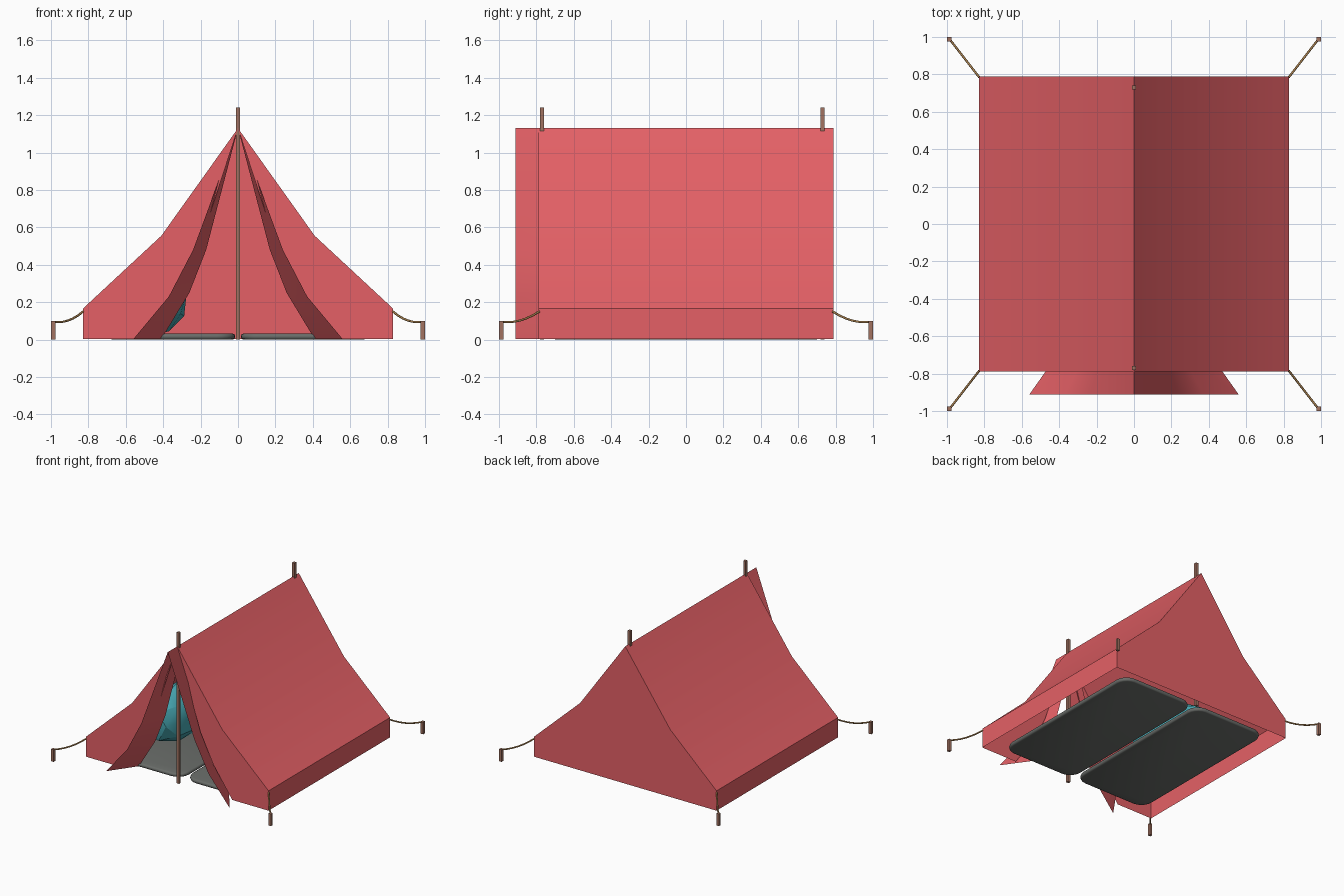
import bpy, bmesh, math
from mathutils import Vector

if "Cube" in bpy.data.objects:
    bpy.data.objects.remove(bpy.data.objects["Cube"])


def material(name, rgb):
    m = bpy.data.materials.new(name)
    m.diffuse_color = (*rgb, 1)
    m.use_nodes = True
    m.node_tree.nodes["Principled BSDF"].inputs["Base Color"].default_value = m.diffuse_color
    return m


RED = material("red canvas", (0.78, 0.118, 0.133))
WOOD = material("brown wood", (0.36, 0.17, 0.12))
ROPE = material("tan rope", (0.42, 0.23, 0.08))
GREY = material("grey mat", (0.14, 0.15, 0.14))
TEAL = material("teal bag", (0.065, 0.40, 0.46))


def finish(bm, name, mat, smooth=None):
    me = bpy.data.meshes.new(name)
    bm.to_mesh(me)
    bm.free()
    ob = bpy.data.objects.new(name, me)
    bpy.context.collection.objects.link(ob)
    me.materials.append(mat)
    if smooth:
        me.shade_smooth()
        me.set_sharp_from_angle(angle=math.radians(smooth))
    return ob


def strip(bm, a, b):
    """Faces between two point rows; shared points collapse to triangles."""
    for i in range(len(a) - 1):
        pts = []
        for p in (a[i], a[i + 1], b[i + 1], b[i]):
            if all((Vector(p) - Vector(q)).length > 1e-5 for q in pts):
                pts.append(p)
        if len(pts) > 2:
            bm.faces.new([bm.verts.new(p) for p in pts])


def weld(bm):
    bmesh.ops.remove_doubles(bm, verts=bm.verts, dist=1e-4)
    bmesh.ops.recalc_face_normals(bm, faces=bm.faces)


def box(name, lo, hi, mat):
    bm = bmesh.new()
    bmesh.ops.create_cube(bm, size=1)
    for v in bm.verts:
        v.co = [lo[i] + (v.co[i] + 0.5) * (hi[i] - lo[i]) for i in range(3)]
    return finish(bm, name, mat)


# Tent canvas: roof, low walls, closed back, open front
outer = [(0, 1.13), (0.41, 0.555), (0.83, 0.165), (0.83, 0.002)]
inner_edge = [(0, 1.13), (0.17, 0.48), (0.26, 0.25), (0.41, 0.002)]
outer_edge = [(0, 1.13), (0.24, 0.48), (0.37, 0.23), (0.56, 0.002)]
door = [(a[0] + 0.6 * (b[0] - a[0]), a[1]) for a, b in zip(inner_edge, outer_edge)]
YF, YB = -0.789, 0.789
bm = bmesh.new()
for s in (-1, 1):
    def row(prof, y):
        return [(s * x, y, z) for x, z in prof]
    strip(bm, row(outer, YF), row(outer, YB))
    strip(bm, row(outer, YF), row(door, YF))
    strip(bm, row(outer, YB), row([(0, z) for x, z in outer], YB))
weld(bm)
finish(bm, "tent_canvas", RED, 30)

# Door flaps folded outwards
for s, side in ((-1, "left"), (1, "right")):
    bm = bmesh.new()
    strip(bm, [(s * x, -0.70, z) for x, z in inner_edge],
          [(s * x, -0.912, z) for x, z in outer_edge])
    weld(bm)
    finish(bm, side + "_door_flap", RED, 40)

# Upright poles
for y, name in ((-0.77, "front_pole"), (0.73, "back_pole")):
    box(name, (-0.011, y - 0.011, 0), (0.011, y + 0.011, 1.24), WOOD)

# Pegs and sagging guy ropes at the four corners
for sx in (-1, 1):
    for sy in (-1, 1):
        c = (0.988 * sx, 0.988 * sy)
        box("peg", (c[0] - 0.011, c[1] - 0.011, 0), (c[0] + 0.011, c[1] + 0.011, 0.1), WOOD)
        cu = bpy.data.curves.new("guy_rope", 'CURVE')
        cu.dimensions = '3D'
        cu.bevel_depth = 0.006
        cu.bevel_resolution = 1
        cu.use_fill_caps = True
        sp = cu.splines.new('POLY')
        sp.points.add(6)
        for i, p in enumerate(sp.points):
            t = i / 6
            z = 0.15 + (0.095 - 0.15) * t - 0.08 * t * (1 - t)
            p.co = (sx * (0.828 + 0.158 * t), sy * (0.785 + 0.203 * t), z, 1)
        cu.materials.append(ROPE)
        bpy.context.collection.objects.link(bpy.data.objects.new("guy_rope", cu))

# Two sleeping mats with rounded corners
for s, side in ((-1, "left"), (1, "right")):
    bm = bmesh.new()
    bmesh.ops.create_cube(bm, size=1)
    for v in bm.verts:
        v.co = (s * 0.35 + v.co.x * 0.67, v.co.y * 1.42, 0.016 + v.co.z * 0.032)
    up = [e for e in bm.edges if abs(e.verts[0].co.z - e.verts[1].co.z) > 0.01]
    bmesh.ops.bevel(bm, geom=up, offset=0.1, segments=5, profile=0.5, affect='EDGES')
    rim = [e for e in bm.edges if abs(e.verts[0].co.z - e.verts[1].co.z) < 0.001]
    bmesh.ops.bevel(bm, geom=rim, offset=0.013, segments=2, profile=0.5, affect='EDGES')
    finish(bm, side + "_sleeping_mat", GREY, 60)

# Faceted bag lying on the left mat, squeezed under the sloping roof
bm = bmesh.new()
bmesh.ops.create_icosphere(bm, subdivisions=2, radius=1)
for v in bm.verts:
    n = v.co.normalized()
    k = (abs(n.x) ** 2.5 + abs(n.y) ** 2.5 + abs(n.z) ** 2.5) ** -0.4
    x = -0.45 + 0.18 * n.x * k
    z = 0.25 + 0.225 * n.z * k
    roof = 0.555 + (x + 0.41) * 0.39 / 0.42
    v.co = (x, -0.11 + 0.40 * n.y * k, min(z, roof - 0.035))
finish(bm, "teal_bag", TEAL, 25)
